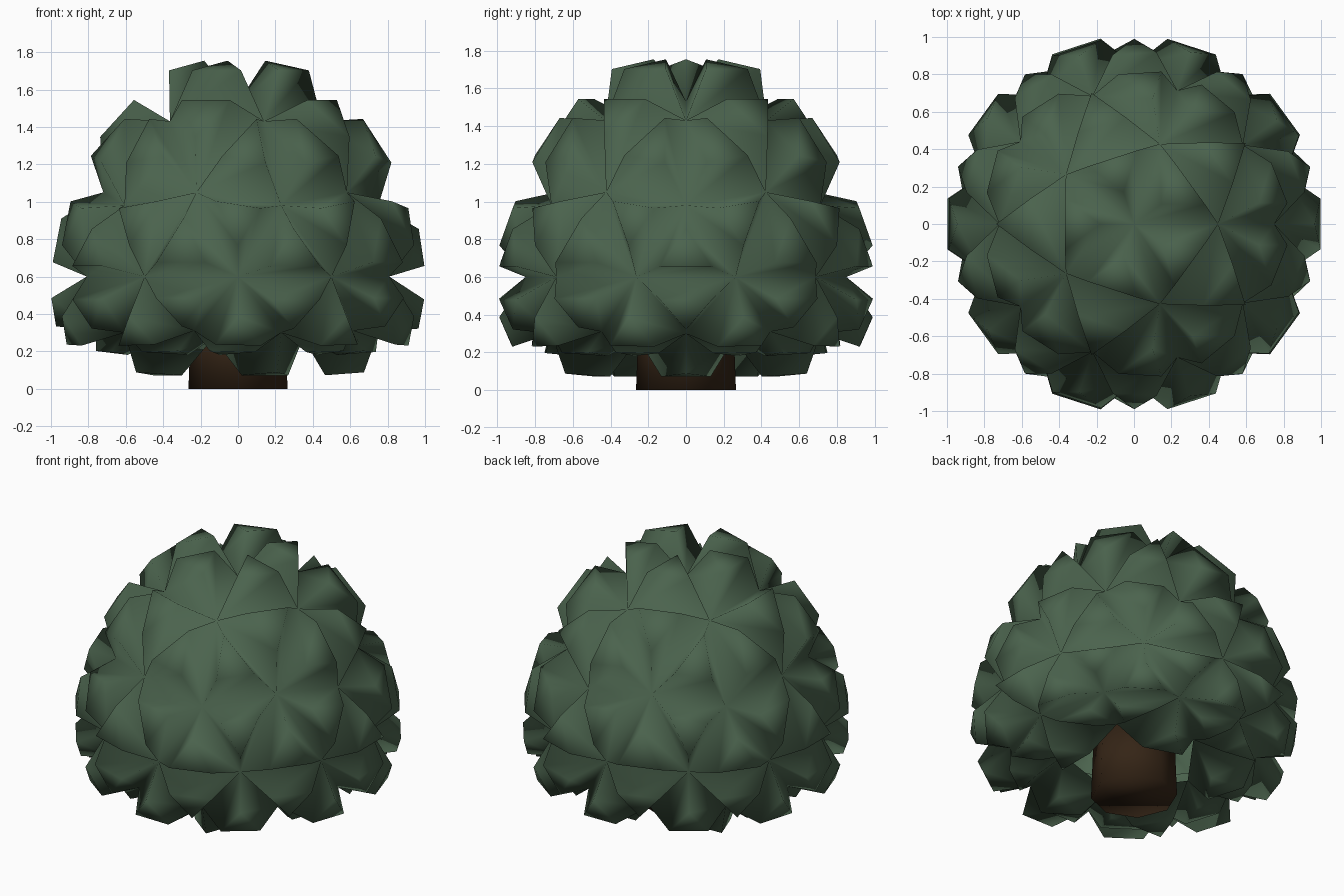
import bpy, bmesh
from math import sin, cos, radians
from mathutils import Vector

if "Cube" in bpy.data.objects:
    bpy.data.objects.remove(bpy.data.objects["Cube"])


def material(name, rgb):
    m = bpy.data.materials.new(name)
    m.diffuse_color = (*rgb, 1)
    m.use_nodes = True
    m.node_tree.nodes["Principled BSDF"].inputs["Base Color"].default_value = m.diffuse_color
    return m


def finish(bm, name, mat):
    me = bpy.data.meshes.new(name)
    for f in bm.faces:
        f.smooth = True
    bm.to_mesh(me)
    bm.free()
    ob = bpy.data.objects.new(name, me)
    bpy.context.collection.objects.link(ob)
    me.materials.append(mat)
    return ob


green = material("leaf_green", (0.07, 0.125, 0.075))
brown = material("bark_brown", (0.035, 0.018, 0.008))

# Geodesic rings: polar angle, count, start angle, final radius, final height
rings = [
    (0.0, 1, 0, 0.0, 1.53),
    (31.72, 5, 0, 0.45, 1.43),
    (58.28, 5, 36, 0.72, 1.05),
    (63.43, 5, 0, 0.75, 0.98),
    (90.0, 10, 18, 0.85, 0.60),
    (116.57, 5, 36, 0.76, 0.31),
    (121.72, 5, 0, 0.75, 0.30),
    (148.28, 5, 36, 0.43, 0.27),
    (180.0, 1, 0, 0.0, 0.10),
]

cage = bmesh.new()
target = {}
for polar, n, start, r, z in rings:
    for i in range(n):
        a = radians(start + 360 * i / n)
        p = radians(polar)
        v = cage.verts.new((sin(p) * cos(a), sin(p) * sin(a), cos(p)))
        target[v] = (Vector((r * cos(a), r * sin(a), z)), polar)
bmesh.ops.convex_hull(cage, input=cage.verts[:])

# Foliage: every cage triangle swells into a tapered, blunt leaf clump
leaf = bmesh.new()
base = {v: leaf.verts.new(t[0]) for v, t in target.items()}
centre = Vector((0, 0, 0.7))
for f in cage.faces:
    polars = [target[v][1] for v in f.verts]
    low = sum(p > 140 for p in polars)
    if max(polars) > 170:
        continue                      # open underside round the trunk
    ring = [base[v] for v in f.verts]
    mid = sum((v.co for v in ring), Vector()) / 3
    normal = (ring[1].co - ring[0].co).cross(ring[2].co - ring[0].co).normalized()
    if normal.dot(mid - centre) < 0:
        normal.negate()
        ring.reverse()
    out = Vector((mid.x, mid.y, 0)).normalized()
    height, lift, shrink = 0.205, -0.035, 0.995   # lower clumps droop
    if min(polars) < 1:
        height, lift = 0.245, 0.02                # crown
    elif mid.z > 1.0:
        lift, shrink = 0.035, 0.975               # upper clumps lift
    elif low == 1:
        height, lift = 0.13, 0.0                  # hem
        normal = (normal + out * 0.7).normalized()
    elif low == 2:
        height, lift = 0.21, 0.0                  # hanging tufts
        normal = (normal + out * 0.2).normalized()
    top = []
    for v in ring:
        co = mid + (v.co - mid) * 0.52 + normal * height
        co = Vector((co.x * shrink, co.y * shrink, max(co.z + lift, 0.0)))
        top.append(leaf.verts.new(co))
    leaf.faces.new(top)
    for i in range(3):
        j = (i + 1) % 3
        leaf.faces.new((ring[i], ring[j], top[j], top[i]))
cage.free()
loose = [v for v in leaf.verts if not v.link_faces]
bmesh.ops.delete(leaf, geom=loose, context='VERTS')
finish(leaf, "foliage", green)

# Trunk: short octagonal post rising into the foliage
trunk = bmesh.new()
bmesh.ops.create_cone(trunk, cap_ends=True, segments=8, radius1=0.265, radius2=0.25, depth=0.4)
bmesh.ops.translate(trunk, verts=trunk.verts, vec=(0, 0, 0.2))
finish(trunk, "trunk", brown)
